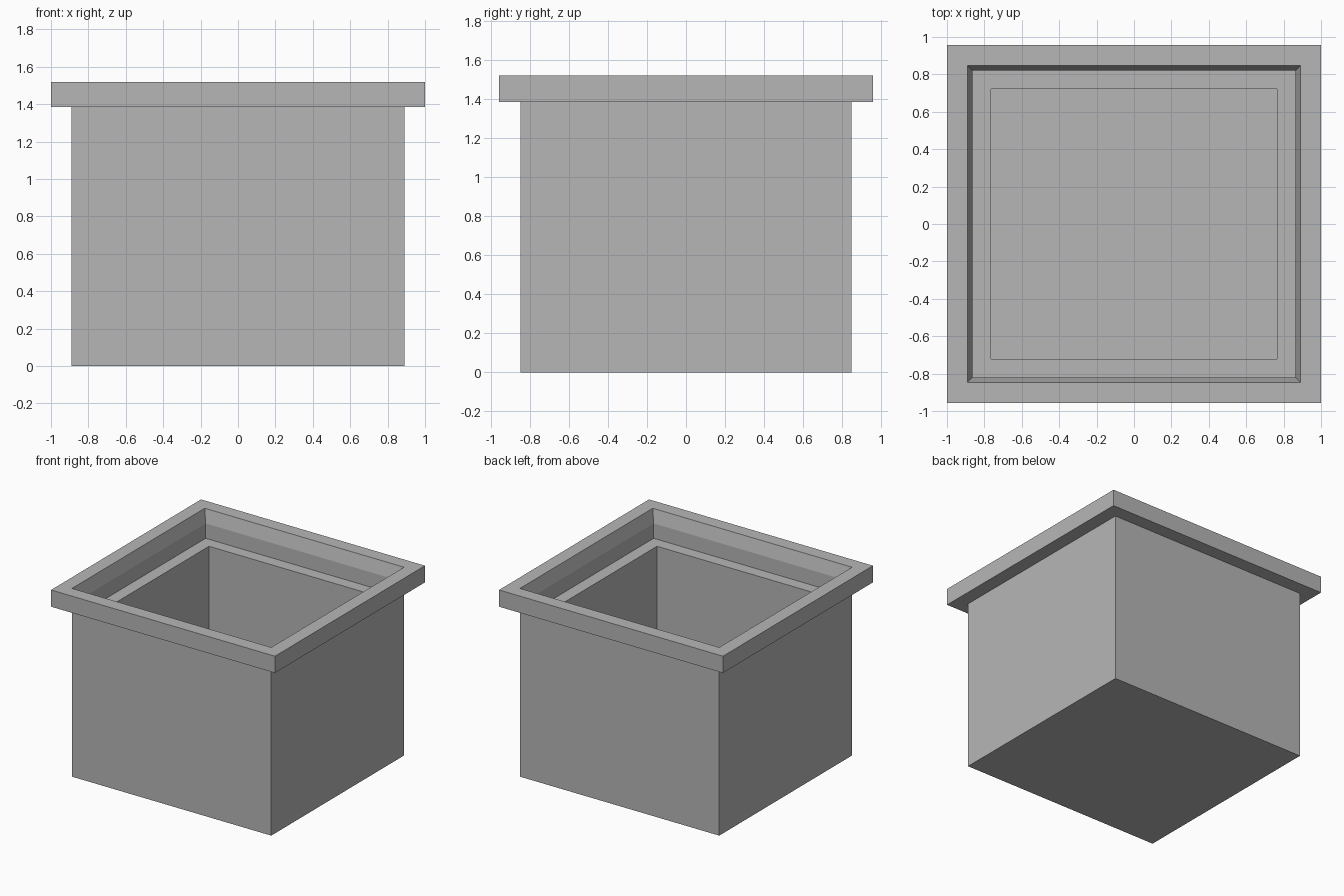
import bpy
import bmesh

cube = bpy.data.objects.get("Cube")
if cube:
    bpy.data.objects.remove(cube, do_unlink=True)

# Single grey material
grey = bpy.data.materials.new("grey")
grey.use_nodes = True
colour = (0.47, 0.47, 0.47, 1)
grey.diffuse_color = colour
grey.node_tree.nodes["Principled BSDF"].inputs["Base Color"].default_value = colour

DEPTH_DIFFERENCE = 0.043  # the box is slightly shallower than wide


def rectangle(bm, half_width, z):
    """Four vertices of a level rectangle."""
    half_depth = half_width - DEPTH_DIFFERENCE
    corners = ((-1, -1), (1, -1), (1, 1), (-1, 1))
    return [bm.verts.new((sx * half_width, sy * half_depth, z)) for sx, sy in corners]


# Wall section from the outer bottom, over the rim, down to the inner floor
section = [
    (0.89, 0.0),     # outer base
    (0.89, 1.385),   # underside of rim
    (1.0, 1.385),
    (1.0, 1.52),     # rim top
    (0.89, 1.52),    # mouth
    (0.863, 1.415),  # end of sloping lip
    (0.863, 1.295),  # ledge
    (0.764, 1.295),
    (0.764, 0.125),  # inner floor
]

bm = bmesh.new()
rings = [rectangle(bm, *point) for point in section]
for lower, upper in zip(rings, rings[1:]):
    for i in range(4):
        j = (i + 1) % 4
        bm.faces.new((lower[i], lower[j], upper[j], upper[i]))
bm.faces.new(rings[0][::-1])
bm.faces.new(rings[-1])
bmesh.ops.recalc_face_normals(bm, faces=bm.faces)

mesh = bpy.data.meshes.new("rimmed_box")
bm.to_mesh(mesh)
bm.free()
mesh.materials.append(grey)
box = bpy.data.objects.new("rimmed_box", mesh)
bpy.context.collection.objects.link(box)
